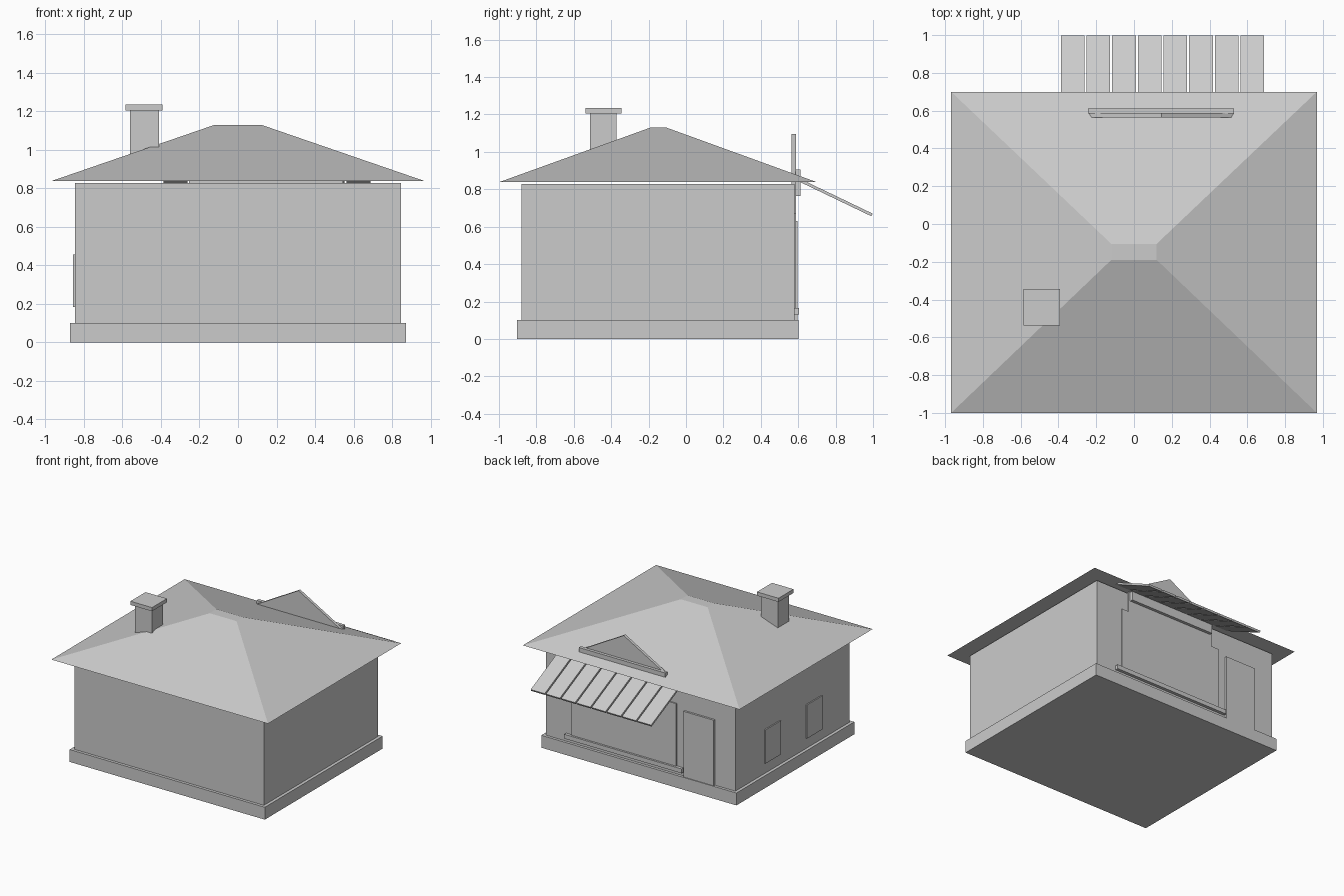
import bpy, math

if "Cube" in bpy.data.objects:
    bpy.data.objects.remove(bpy.data.objects["Cube"], do_unlink=True)

GREY = (0.6, 0.6, 0.6, 1)
grey = bpy.data.materials.new("plain_grey")
grey.use_nodes = True
grey.diffuse_color = GREY
grey.node_tree.nodes["Principled BSDF"].inputs["Base Color"].default_value = GREY


def make(name, verts, faces):
    mesh = bpy.data.meshes.new(name)
    mesh.from_pydata(verts, [], faces)
    mesh.materials.append(grey)
    obj = bpy.data.objects.new(name, mesh)
    bpy.context.collection.objects.link(obj)
    return obj


def loft(name, lower, upper):
    """Closed solid between two matching counter-clockwise loops."""
    n = len(lower)
    sides = [(i, (i + 1) % n, n + (i + 1) % n, n + i) for i in range(n)]
    caps = [tuple(reversed(range(n))), tuple(range(n, 2 * n))]
    return make(name, lower + upper, sides + caps)


def rect(x, y, z):
    return [(x[0], y[0], z), (x[1], y[0], z), (x[1], y[1], z), (x[0], y[1], z)]


def box(name, x, y, z):
    return loft(name, rect(x, y, z[0]), rect(x, y, z[1]))


# Plinth, walls and hipped roof with a small flat top
box("plinth", (-0.872, 0.872), (-0.903, 0.602), (0, 0.1))
box("walls", (-0.847, 0.847), (-0.88, 0.58), (0.1, 0.828))
loft("roof", rect((-0.968, 0.968), (-1, 0.7), 0.838),
     rect((-0.12, 0.12), (-0.19, -0.105), 1.13))

# Chimney
box("chimney_stack", (-0.56, -0.41), (-0.513, -0.372), (0.92, 1.205))
box("chimney_cap", (-0.585, -0.393), (-0.537, -0.345), (1.205, 1.235))

# Shop window, sill and door on the back wall
box("shop_window", (-0.325, 0.61), (0.575, 0.589), (0.14, 0.67))
box("window_sill", (-0.385, 0.665), (0.575, 0.605), (0.13, 0.165))
box("door", (-0.665, -0.395), (0.575, 0.596), (0.1, 0.63))

# Gabled sign board rising through the roof, with its cross beam
gable = [(-0.255, 0.66), (0.545, 0.66), (0.545, 0.87), (0.145, 1.095), (-0.255, 0.87)]
loft("gable_board", [(x, 0.588, z) for x, z in gable], [(x, 0.565, z) for x, z in gable])
box("gable_beam", (-0.243, 0.53), (0.585, 0.612), (0.765, 0.905))

# Sloping awning slats
SLATS, PITCH = 8, 0.1359
for i in range(SLATS):
    x0 = -0.387 + i * PITCH
    x1 = x0 + 0.125
    section = [(0.595, 0.846), (0.991, 0.656), (0.998, 0.67), (0.602, 0.86)]
    loft(f"awning_slat_{i + 1}", [(x1, y, z) for y, z in reversed(section)],
         [(x0, y, z) for y, z in reversed(section)])

# Two side windows
for i, y0 in enumerate((0.01, -0.52)):
    box(f"side_window_{i + 1}", (-0.857, -0.84), (y0, y0 + 0.2), (0.183, 0.455))
